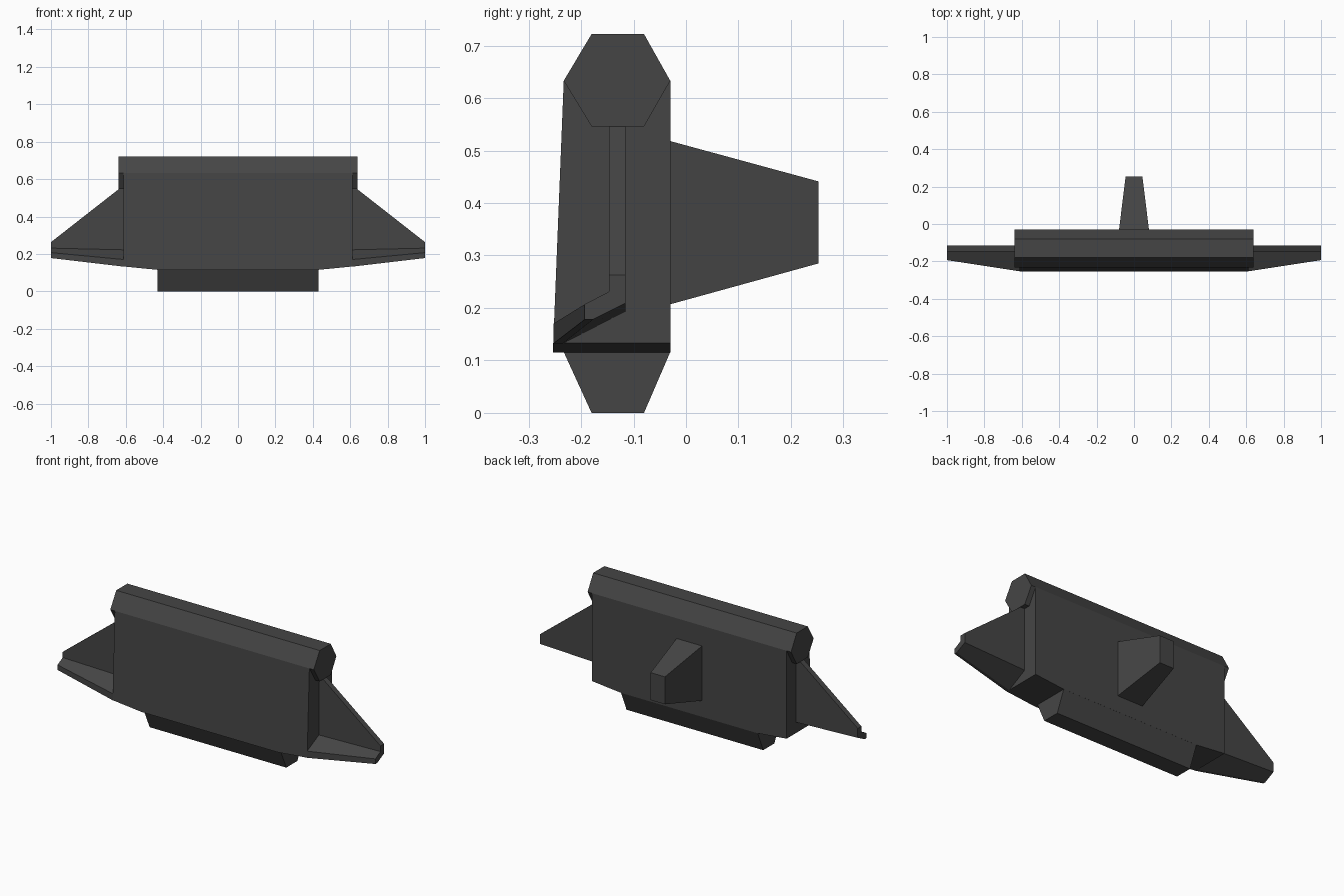
import bpy
import bmesh

if "Cube" in bpy.data.objects:
    bpy.data.objects.remove(bpy.data.objects["Cube"])

GREY = (0.06, 0.06, 0.06, 1.0)
grey = bpy.data.materials.new("dark_grey")
grey.use_nodes = True
grey.diffuse_color = GREY
grey.node_tree.nodes["Principled BSDF"].inputs["Base Color"].default_value = GREY


def loft(name, ring_a, ring_b):
    """Closed solid between two matching outlines."""
    bm = bmesh.new()
    a = [bm.verts.new(p) for p in ring_a]
    b = [bm.verts.new(p) for p in ring_b]
    bm.faces.new(a)
    bm.faces.new(b)
    for i in range(len(a)):
        j = (i + 1) % len(a)
        bm.faces.new((a[i], a[j], b[j], b[i]))
    bmesh.ops.recalc_face_normals(bm, faces=bm.faces)
    mesh = bpy.data.meshes.new(name)
    bm.to_mesh(mesh)
    bm.free()
    mesh.materials.append(grey)
    obj = bpy.data.objects.new(name, mesh)
    bpy.context.collection.objects.link(obj)
    return obj


def at_x(x, profile):
    return [(x, y, z) for y, z in profile]


def bar(name, half_width, profile):
    return loft(name, at_x(-half_width, profile), at_x(half_width, profile))


def rect_xz(y, half_x, low, high):
    return [(-half_x, y, low), (half_x, y, low), (half_x, y, high), (-half_x, y, high)]


# Six-sided bar along the top
bar("top_bar", 0.64, [(-0.18, 0.722), (-0.08, 0.722), (-0.03, 0.633),
                      (-0.08, 0.546), (-0.18, 0.546), (-0.233, 0.633)])

# Tapered bar under the blade
bar("bottom_bar", 0.43, [(-0.233, 0.116), (-0.18, 0), (-0.08, 0), (-0.03, 0.116)])

# Main blade: leaning front, flat back, shallow keel along the bottom
outline = [(-0.612, 0.633), (-0.612, 0.133), (-0.43, 0.115),
           (0.43, 0.115), (0.612, 0.133), (0.612, 0.633)]
loft("blade",
     [(x, -0.233 - 0.04 * (0.633 - z), z) for x, z in outline],
     [(x, -0.03, z) for x, z in outline])

# Tapered mounting block on the back
loft("rear_mount", rect_xz(-0.03, 0.08, 0.207, 0.518),
     rect_xz(0.253, 0.045, 0.285, 0.441))

# Side wings, each a thin plate folding into a forward lip
root = [(-0.115, 0.568), (-0.147, 0.568), (-0.147, 0.222), (-0.253, 0.17),
        (-0.253, 0.132), (-0.235, 0.132), (-0.115, 0.194)]
tip = [(-0.115, 0.263), (-0.147, 0.263), (-0.147, 0.231), (-0.193, 0.207),
       (-0.193, 0.178), (-0.177, 0.178), (-0.115, 0.209)]
for name, side in (("left_wing", 1), ("right_wing", -1)):
    loft(name, at_x(side * 0.61, root), at_x(side, tip))
